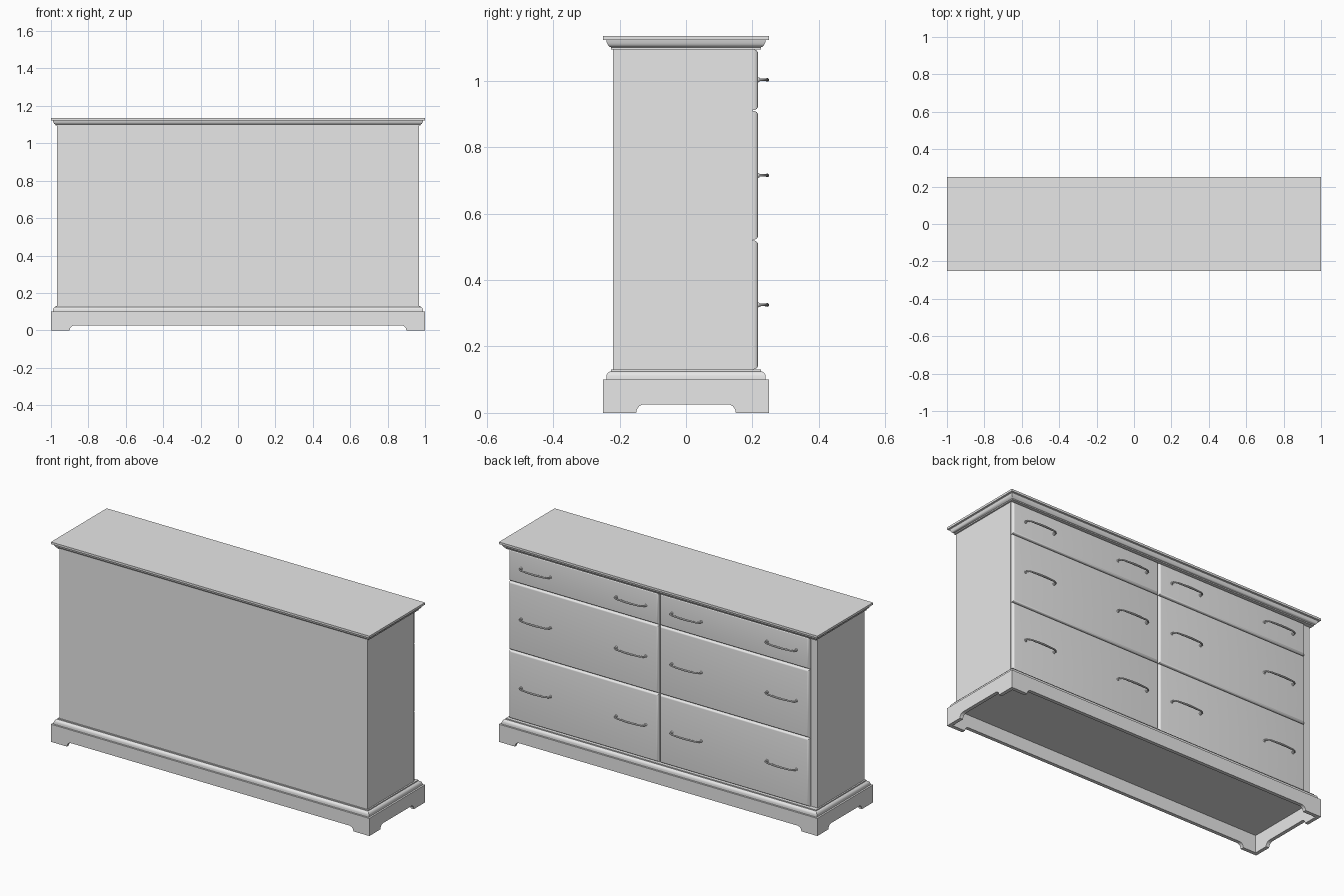
import bpy, bmesh, math
from mathutils import Vector

if "Cube" in bpy.data.objects:
    bpy.data.objects.remove(bpy.data.objects["Cube"])

COLOR = (0.8, 0.8, 0.8, 1)
paint = bpy.data.materials.new("light_grey_paint")
paint.use_nodes = True
paint.diffuse_color = COLOR
paint.node_tree.nodes["Principled BSDF"].inputs["Base Color"].default_value = COLOR


def finish(name, bm, smooth=False):
    bmesh.ops.recalc_face_normals(bm, faces=bm.faces)
    mesh = bpy.data.meshes.new(name)
    bm.to_mesh(mesh)
    bm.free()
    mesh.materials.append(paint)
    obj = bpy.data.objects.new(name, mesh)
    bpy.context.collection.objects.link(obj)
    if smooth:
        bpy.ops.object.select_all(action='DESELECT')
        obj.select_set(True)
        bpy.context.view_layer.objects.active = obj
        bpy.ops.object.shade_smooth_by_angle(angle=math.radians(35))
    return obj


def loft(name, low, high, steps, facing_back=False, smooth=True):
    """Stack rectangles; each step is (inset from the rectangle, height)."""
    bm = bmesh.new()
    rings = []
    for inset, h in steps:
        a0, b0 = low[0] + inset, low[1] + inset
        a1, b1 = high[0] - inset, high[1] - inset
        corners = [(a0, b0), (a1, b0), (a1, b1), (a0, b1)]
        rings.append([bm.verts.new((a, h, b) if facing_back else (a, b, h))
                      for a, b in corners])
    for r, s in zip(rings, rings[1:]):
        for i in range(4):
            j = (i + 1) % 4
            bm.faces.new((r[i], r[j], s[j], s[i]))
    bm.faces.new(rings[0])
    bm.faces.new(rings[-1])
    return finish(name, bm, smooth)


def rail(name, half, foot, place, thickness=0.02):
    """Plinth board with a round-cornered cutout between its two feet."""
    r, height, top = 0.025, 0.026, 0.10
    arc = [(-foot + r * (1 - math.cos(t)), height * math.sin(t))
           for t in [math.pi / 2 * k / 5 for k in range(6)]]
    half_profile = [(-half, top), (-half, 0)] + arc
    profile = half_profile + [(-u, z) for u, z in reversed(half_profile)]
    bm = bmesh.new()
    face = bm.faces.new([bm.verts.new(place(u, 0, z)) for u, z in profile])
    out = bmesh.ops.extrude_face_region(bm, geom=[face])
    shift = Vector(place(0, thickness, 0)) - Vector(place(0, 0, 0))
    bmesh.ops.translate(bm, vec=shift,
                        verts=[v for v in out["geom"] if isinstance(v, bmesh.types.BMVert)])
    return finish(name, bm)


# Plinth boards
for label, s in (("front", -1), ("back", 1)):
    rail(f"plinth_{label}", 1.0, 0.90, lambda u, d, z: (u, s * (0.25 - d), z))
for label, s in (("right", -1), ("left", 1)):
    rail(f"plinth_{label}", 0.23, 0.15, lambda u, d, z: (s * (1 - d), u, z))

# Rounded mouldings, carcass and top
LOW, HIGH = (-1, -0.25), (1, 0.25)
loft("base_moulding", LOW, HIGH,
     [(0.01, 0.098), (0.01, 0.112), (0.012, 0.117), (0.016, 0.122),
      (0.022, 0.125), (0.025, 0.125), (0.025, 0.131)])
loft("carcass", (-0.967, -0.22), (0.967, 0.20), [(0, 0.125), (0, 1.10)], smooth=False)
loft("crown_moulding", LOW, HIGH,
     [(0.025, 1.094), (0.025, 1.100), (0.020, 1.102), (0.015, 1.107),
      (0.012, 1.113), (0.010, 1.122), (0.006, 1.124)])
loft("top_board", LOW, HIGH, [(0, 1.123), (0, 1.135)], smooth=False)

# Handle: bowed bar with two round feet, shared by every drawer
curve = bpy.data.curves.new("handle_path", 'CURVE')
curve.dimensions = '3D'
curve.bevel_depth = 0.005
curve.bevel_resolution = 2
curve.resolution_u = 4
curve.use_fill_caps = True
half_path = [(-0.092, 0.0, 0.9), (-0.094, 0.011, 0.8), (-0.086, 0.020, 0.8), (-0.045, 0.026, 1.0)]
path = half_path + [(0, 0.028, 1.15)] + [(-x, y, r) for x, y, r in reversed(half_path)]
spline = curve.splines.new('BEZIER')
spline.bezier_points.add(len(path) - 1)
for point, (x, y, r) in zip(spline.bezier_points, path):
    point.co = (x, y, 0)
    point.radius = r
    point.handle_left_type = point.handle_right_type = 'AUTO'
temp = bpy.data.objects.new("handle_path", curve)
bpy.context.collection.objects.link(temp)
bpy.context.view_layer.update()
bm = bmesh.new()
baked = temp.evaluated_get(bpy.context.evaluated_depsgraph_get()).to_mesh()
bm.from_mesh(baked)
bpy.data.objects.remove(temp)
for x in (-0.092, 0.092):
    foot = bmesh.ops.create_cone(bm, cap_ends=True, segments=12,
                                 radius1=0.008, radius2=0.006, depth=0.005)["verts"]
    for v in foot:
        v.co = (x + v.co.x, v.co.z + 0.002, v.co.y)
handle = finish("handle", bm, smooth=True)
handle_mesh = handle.data
bpy.data.objects.remove(handle)

# Drawer fronts with rounded edges, two columns of three
FRONT = 0.2165
EDGE = [(0, 0.195), (0, 0.203), (0.001, 0.208), (0.004, 0.213), (0.008, 0.216), (0.011, FRONT)]
rows = [("lower", 0.131, 0.519), ("middle", 0.521, 0.909), ("upper", 0.911, 1.094)]
for side, x0, x1 in (("right", -0.925, 0.016), ("left", 0.022, 0.963)):
    for row, z0, z1 in rows:
        loft(f"{row}_{side}_drawer", (x0, z0), (x1, z1), EDGE, facing_back=True)
        for k, offset in enumerate((-0.299, 0.299)):
            pull = bpy.data.objects.new(f"{row}_{side}_handle_{k + 1}", handle_mesh)
            pull.location = ((x0 + x1) / 2 + offset, FRONT, (z0 + z1) / 2)
            bpy.context.collection.objects.link(pull)
